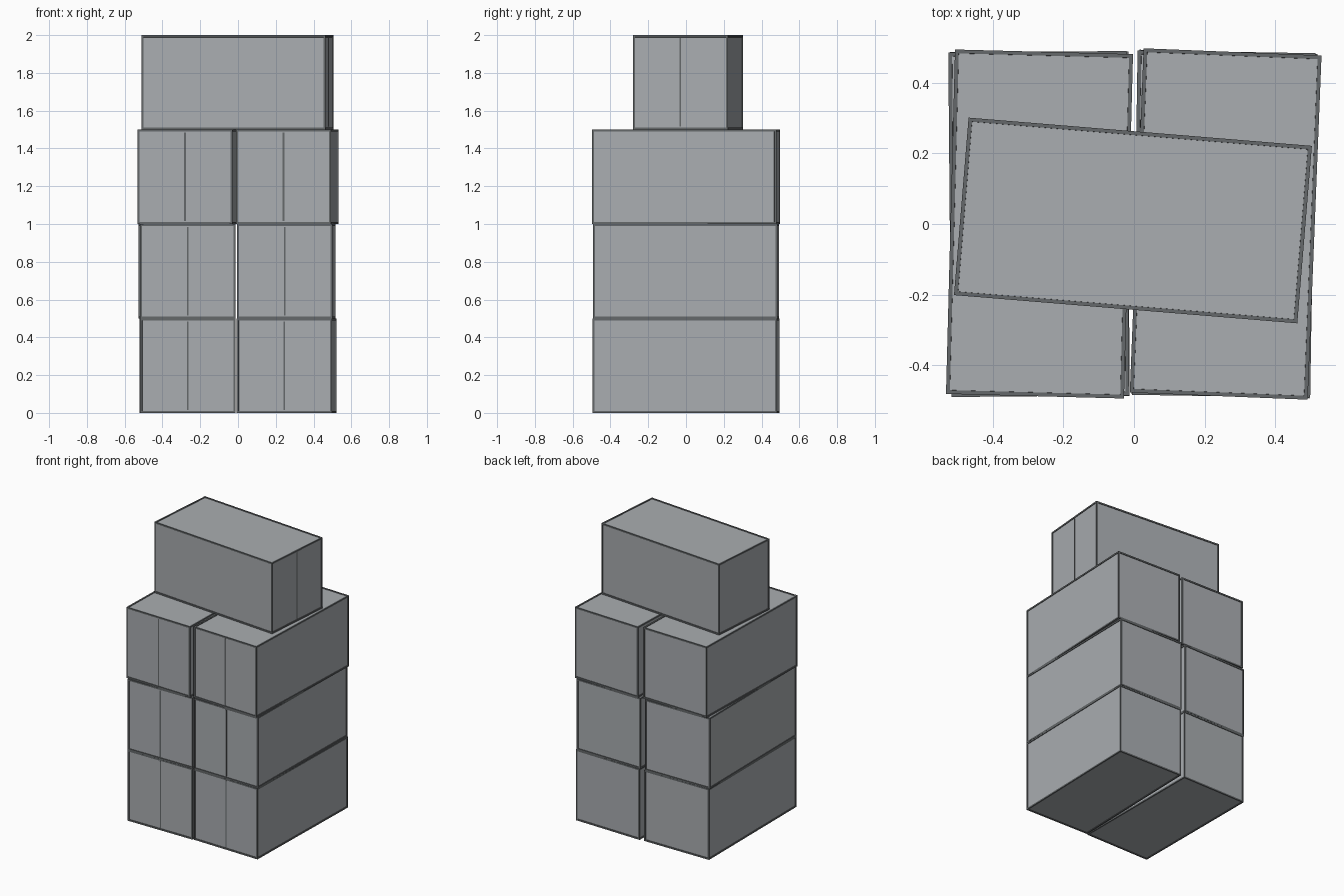
import bpy, bmesh, math
from mathutils import Matrix

if "Cube" in bpy.data.objects:
    bpy.data.objects.remove(bpy.data.objects["Cube"])

W, L, H = 0.505, 0.977, 0.4995   # container width, length, height
RAIL, RECESS = 0.015, 0.004      # edge frame width, panel depth


def material(name, rgb):
    m = bpy.data.materials.new(name)
    m.diffuse_color = (*rgb, 1)
    m.use_nodes = True
    m.node_tree.nodes["Principled BSDF"].inputs["Base Color"].default_value = m.diffuse_color
    return m


panel_mat = material("panel_grey", (0.40, 0.42, 0.44))
frame_mat = material("frame_dark_grey", (0.13, 0.14, 0.145))


def box(bm, size, loc=(0, 0, 0)):
    m = Matrix.Translation(loc) @ Matrix.Diagonal((*size, 1))
    return bmesh.ops.create_cube(bm, size=1, matrix=m)


def container(name, x, y, z, degrees):
    bm = bmesh.new()
    # body with a raised edge frame around six recessed panels
    box(bm, (W, L, H))
    panels = bm.faces[:]
    rails = bmesh.ops.inset_individual(bm, faces=panels, thickness=RAIL, depth=0)["faces"]
    walls = bmesh.ops.inset_individual(bm, faces=panels, thickness=0.0005, depth=-RECESS)["faces"]
    for f in rails + walls:
        f.material_index = 1
    # thin strip where the two end doors meet
    strip = box(bm, (0.009, 0.004, H - 2 * RAIL), (0, -L / 2 + RECESS, 0))
    for v in strip["verts"]:
        for f in v.link_faces:
            f.material_index = 1
    me = bpy.data.meshes.new(name)
    bm.to_mesh(me)
    bm.free()
    me.materials.append(panel_mat)
    me.materials.append(frame_mat)
    ob = bpy.data.objects.new(name, me)
    ob.location = (x, y, z + H / 2)
    ob.rotation_euler.z = math.radians(degrees)
    bpy.context.collection.objects.link(ob)


# three layers of two containers: (left x, left turn, right x, right turn)
layers = [(-0.267, 0.2, 0.257, -1.35),
          (-0.270, 0.5, 0.255, -0.9),
          (-0.268, -1.5, 0.260, -2.3)]
for i, (lx, la, rx, ra) in enumerate(layers):
    container(f"left_container_{i + 1}", lx, 0, i * 0.5, la)
    container(f"right_container_{i + 1}", rx, 0, i * 0.5, ra)

# one container laid across the top, doors facing +x
container("top_container", -0.003, 0.010, 1.5, 90 - 4.7)
